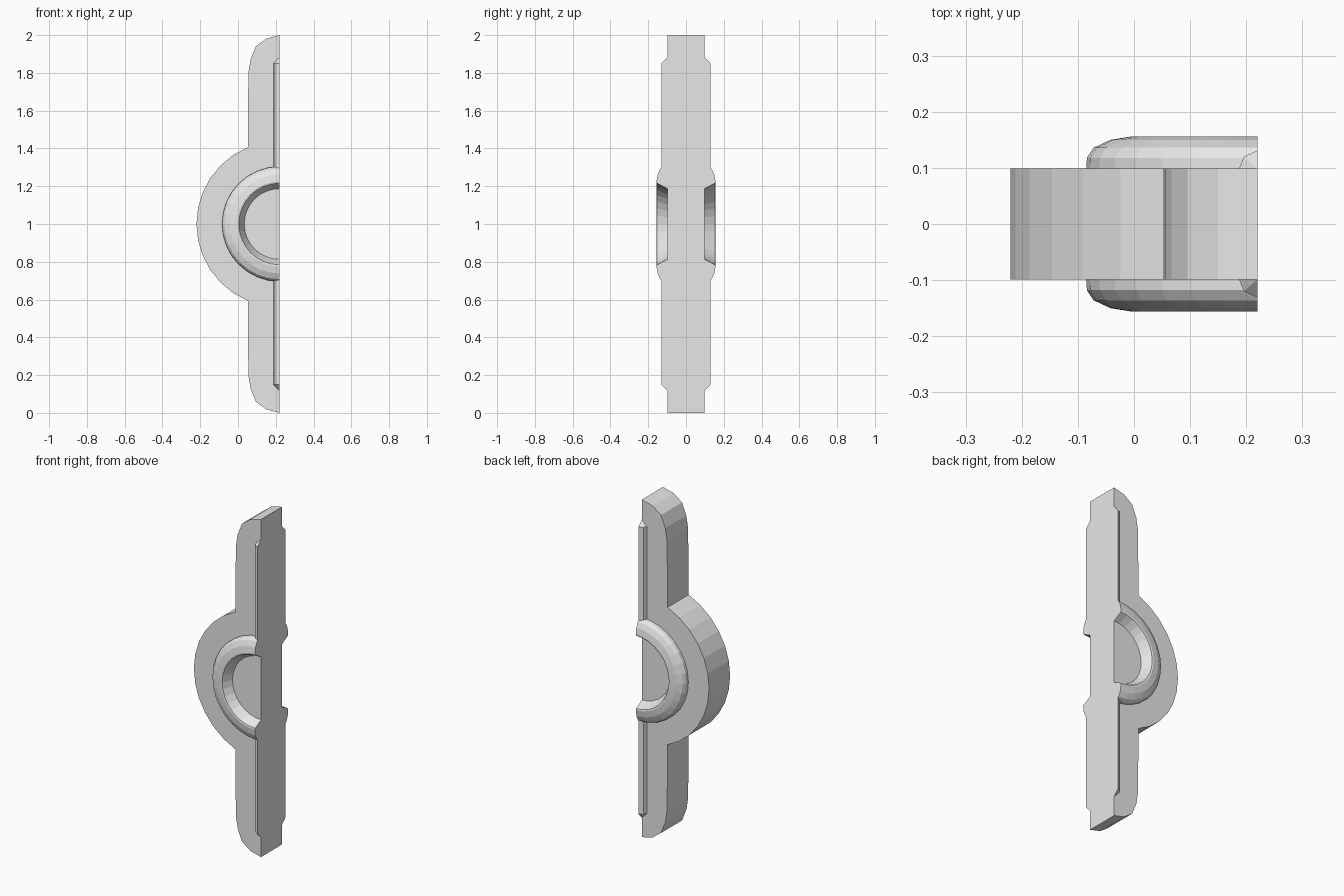
import bpy, bmesh, math

if "Cube" in bpy.data.objects:
    bpy.data.objects.remove(bpy.data.objects["Cube"])

CUT = 0.22      # x of the flat cut face, also the disc centre
HALF = 0.0985   # half thickness of the plate

grey = bpy.data.materials.new("plain grey")
grey.diffuse_color = (0.8, 0.8, 0.8, 1)
grey.use_nodes = True
grey.node_tree.nodes["Principled BSDF"].inputs["Base Color"].default_value = grey.diffuse_color


def finish(name, bm):
    bmesh.ops.recalc_face_normals(bm, faces=bm.faces)
    me = bpy.data.meshes.new(name)
    bm.to_mesh(me)
    bm.free()
    me.materials.append(grey)
    ob = bpy.data.objects.new(name, me)
    bpy.context.collection.objects.link(ob)
    return ob


def arc(radius, a0, a1, n):
    """Points (x, z) around the disc centre; angle 0 points to -x."""
    angles = [math.radians(a0 + (a1 - a0) * i / n) for i in range(n + 1)]
    return [(CUT - radius * math.cos(a), 1 + radius * math.sin(a)) for a in angles]


# Plate: bar with rounded ends plus half disc, extruded through y
tip = [(0.055, 1.8), (0.067, 1.872), (0.095, 1.942), (0.15, 1.982), (CUT, 2.0)]
outline = arc(0.44, -67.5, 67.5, 12) + tip
outline += [(x, 2 - z) for x, z in reversed(tip)]
bm = bmesh.new()
face = bm.faces.new([bm.verts.new((x, -HALF, z)) for x, z in outline])
out = bmesh.ops.extrude_face_region(bm, geom=[face])
moved = [v for v in out["geom"] if isinstance(v, bmesh.types.BMVert)]
bmesh.ops.translate(bm, vec=(0, 2 * HALF, 0), verts=moved)
finish("plate", bm)

# Raised half ring on each face: (radius, height) section swept by 180 degrees
section = [(0.305, 0.09), (0.304, 0.118), (0.292, 0.136), (0.262, 0.15),
           (0.225, 0.156), (0.216, 0.154), (0.187, HALF), (0.187, 0.09)]
for side, label in ((-1, "front"), (1, "back")):
    bm = bmesh.new()
    loops = [[bm.verts.new((x, side * y, z)) for x, z in arc(r, -90, 90, 16)]
             for r, y in section]
    for k, a in enumerate(loops):
        b = loops[(k + 1) % len(loops)]
        for i in range(16):
            bm.faces.new((a[i], a[i + 1], b[i + 1], b[i]))
    for end in (0, 16):
        bm.faces.new([l[end] for l in loops])
    finish(label + "_ring", bm)

    # Slim ribs above and below the ring, with a slanted outer end
    for up, place in ((1, "upper"), (-1, "lower")):
        bm = bmesh.new()
        rib = [(0.187, 0.09), (0.187, HALF), (0.196, 0.12), (CUT, 0.131), (CUT, 0.09)]
        pts = [(x, y, h) for x, y in rib for h in (0.26, 0.85)]
        pts += [(CUT, HALF, 0.883), (CUT, 0.09, 0.883)]
        vs = [bm.verts.new((x, side * y, 1 + up * h)) for x, y, h in pts]
        bmesh.ops.convex_hull(bm, input=vs)
        bmesh.ops.dissolve_limit(bm, angle_limit=0.01, verts=bm.verts, edges=bm.edges)
        finish(f"{label}_{place}_rib", bm)
